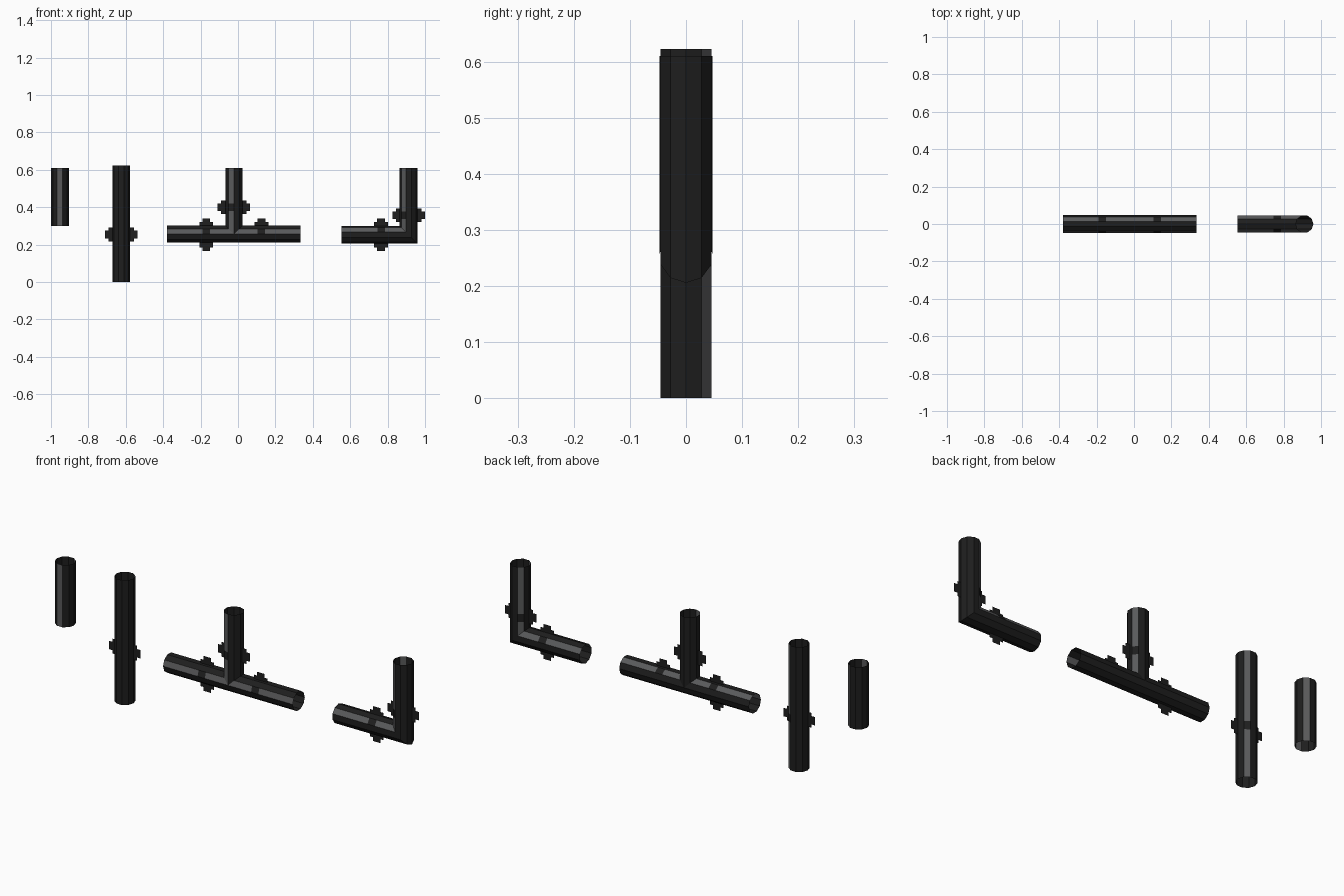
import bpy, bmesh, math
from mathutils import Vector

if "Cube" in bpy.data.objects:
    bpy.data.objects.remove(bpy.data.objects["Cube"])

R = 0.0475      # pipe radius
SIDES = 10


def material(name, rgb):
    m = bpy.data.materials.new(name)
    m.diffuse_color = (*rgb, 1)
    m.use_nodes = True
    m.node_tree.nodes["Principled BSDF"].inputs["Base Color"].default_value = m.diffuse_color
    return m


DARK = material("dark_iron", (0.013, 0.013, 0.013))
LIGHT = material("worn_grey", (0.10, 0.102, 0.105))


def finish(bm, name):
    me = bpy.data.meshes.new(name)
    bm.to_mesh(me)
    bm.free()
    me.materials.append(DARK)
    me.materials.append(LIGHT)
    ob = bpy.data.objects.new(name, me)
    bpy.context.collection.objects.link(ob)
    return ob


def tube(name, path, phase, light, dark_segments=(), saddle=False):
    """Open ten-sided pipe swept along a path in the XZ plane, mitred at bends."""
    pts = [Vector((x, 0, z)) for x, z in path]
    bm = bmesh.new()
    rings = []
    for i, p in enumerate(pts):
        t0 = (p - pts[i - 1]).normalized() if i else (pts[1] - p).normalized()
        t1 = (pts[i + 1] - p).normalized() if i < len(pts) - 1 else t0
        n0, n1 = (Vector((t.z, 0, -t.x)) for t in (t0, t1))
        m = (n0 + n1) / (1 + n0.dot(n1))
        ring = []
        for k in range(SIDES):
            a = math.radians(phase + 36 * k)
            co = p + m * R * math.cos(a) + Vector((0, R * math.sin(a), 0))
            if saddle and i == 0:       # lower edge rests on the cross pipe
                co.z += 0.94 * math.sqrt(max(0, R * R - co.y ** 2))
            ring.append(bm.verts.new(co))
        rings.append(ring)
    for i in range(len(rings) - 1):
        for k in range(SIDES):
            j = (k + 1) % SIDES
            f = bm.faces.new((rings[i][k], rings[i][j], rings[i + 1][j], rings[i + 1][k]))
            facet = round(phase + 18 + 36 * k) % 360
            f.material_index = int(facet in light and i not in dark_segments)
    bmesh.ops.recalc_face_normals(bm, faces=bm.faces[:])
    return finish(bm, name)


def lugs(name, x, z, direction, sides=(1, -1)):
    """Thin stepped lugs standing off a pipe; direction is the way they point."""
    bm = bmesh.new()
    d = Vector(direction)
    w = Vector((d.z, 0, d.x))
    prof = [(0.036, 0.037), (0.068, 0.037), (0.068, 0.021), (0.087, 0.021)]
    outline = prof + [(o, -h) for o, h in reversed(prof)]
    for s in sides:
        bm.faces.new([bm.verts.new(Vector((x, 0, z)) + d * o * s + w * h)
                      for o, h in outline])
    return finish(bm, name)


X, Z = (1, 0, 0), (0, 0, 1)

# Short plain pipe
tube("short_pipe", [(-0.952, 0.30), (-0.952, 0.61)], 0, {54, 270})

# Long straight pipe with a joint
tube("long_pipe", [(-0.624, 0), (-0.624, 0.235), (-0.624, 0.275), (-0.624, 0.622)],
     0, {54}, {1})
lugs("long_pipe_lugs", -0.624, 0.255, X)

# Tee: cross pipe and upright branch
tube("tee_cross_pipe",
     [(x, 0.256) for x in (-0.38, -0.19, -0.15, 0.105, 0.145, 0.335)],
     18, {144, 252}, {1, 3})
tube("tee_branch", [(-0.022, z) for z in (0.256, 0.38, 0.42, 0.61)],
     18, {36, 252}, {1}, saddle=True)
lugs("tee_left_lugs", -0.17, 0.253, Z)
lugs("tee_right_lug", 0.125, 0.253, Z, (1,))
lugs("tee_branch_lugs", -0.022, 0.40, X)

# Elbow: one mitred sweep
tube("elbow_pipe",
     [(0.553, 0.253), (0.745, 0.253), (0.785, 0.253), (0.912, 0.253),
      (0.912, 0.337), (0.912, 0.377), (0.912, 0.61)],
     0, {126, 234}, {1, 4})
lugs("elbow_lower_lugs", 0.765, 0.253, Z)
lugs("elbow_upper_lugs", 0.912, 0.357, X)
